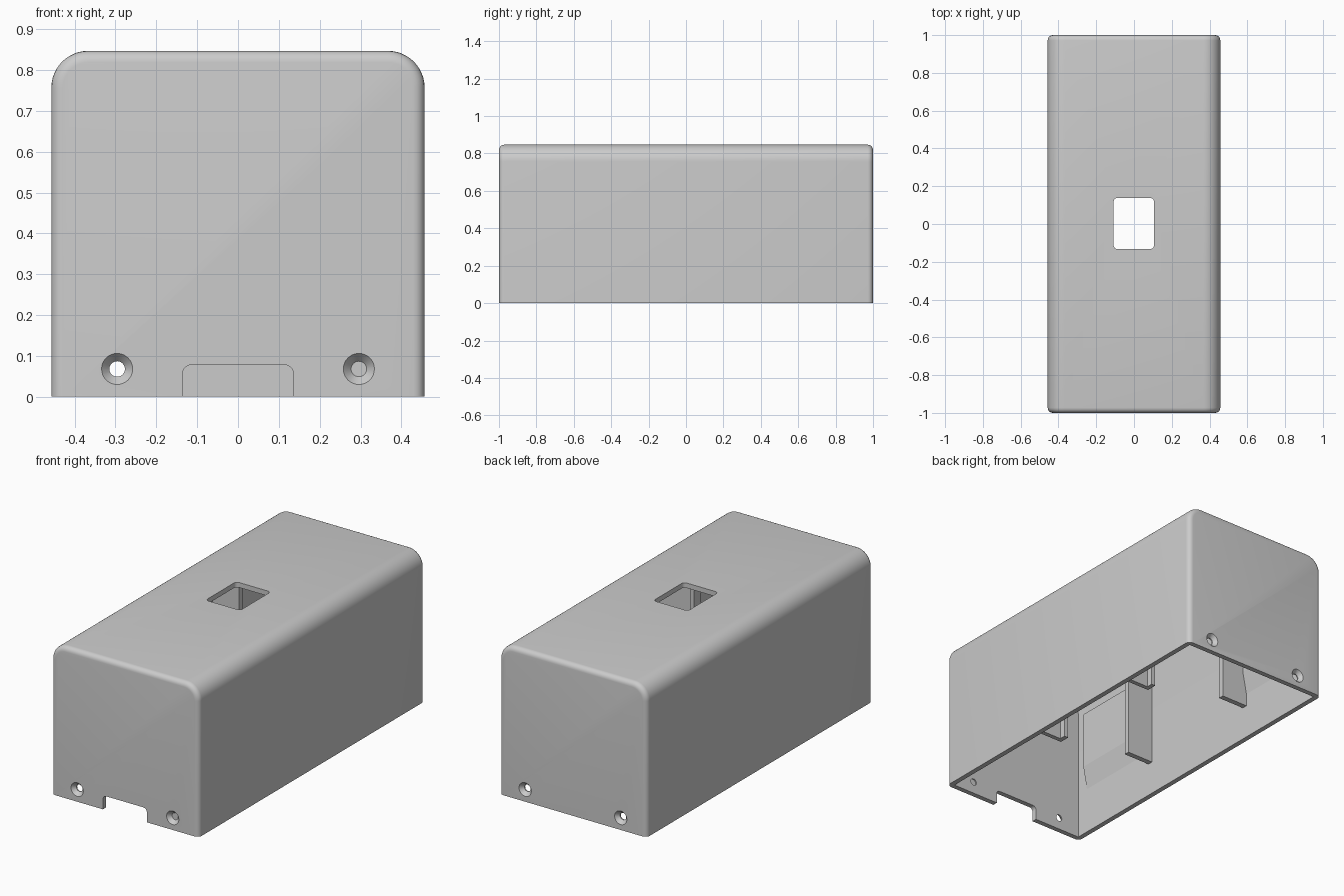
import bpy, bmesh, math
from mathutils import Matrix

cube = bpy.data.objects.get("Cube")
if cube:
    bpy.data.objects.remove(cube, do_unlink=True)

W, L, H, T = 0.457, 1.0, 0.847, 0.028   # half width, half length, height, wall

grey = bpy.data.materials.new("plain grey")
grey.use_nodes = True
grey.diffuse_color = (0.6, 0.6, 0.6, 1)
grey.node_tree.nodes["Principled BSDF"].inputs["Base Color"].default_value = (0.6, 0.6, 0.6, 1)


def make(name, bm):
    bmesh.ops.recalc_face_normals(bm, faces=bm.faces)
    mesh = bpy.data.meshes.new(name)
    bm.to_mesh(mesh)
    bm.free()
    mesh.materials.append(grey)
    ob = bpy.data.objects.new(name, mesh)
    bpy.context.collection.objects.link(ob)
    return ob


def box(bm, x0, x1, y0, y1, z0, z1):
    m = Matrix.Translation(((x0 + x1) / 2, (y0 + y1) / 2, (z0 + z1) / 2))
    m = m @ Matrix.Diagonal((x1 - x0, y1 - y0, z1 - z0, 1))
    bmesh.ops.create_cube(bm, size=1, matrix=m)


def bevel(bm, test, radius, segments):
    edges = [e for e in bm.edges if test(*[v.co for v in e.verts])]
    bmesh.ops.bevel(bm, geom=edges, offset=radius, segments=segments,
                    profile=0.5, affect="EDGES")


def hood(half_w, half_l, bottom, top, radius, end_radius):
    """Box with rounded long top edges and softened ends."""
    bm = bmesh.new()
    box(bm, -half_w, half_w, -half_l, half_l, bottom, top)
    bevel(bm, lambda a, b: min(a.z, b.z) > top - 0.01 and abs(a.y - b.y) > half_l, radius, 12)
    if end_radius:
        bevel(bm, lambda a, b: abs(a.y - b.y) < 0.001 and max(a.z, b.z) > bottom + 0.01,
              end_radius, 5)
    return bm


# Outer shell
shell = make("cover_shell", hood(W, L, 0, H, 0.09, 0.028))
cutters = [make("cavity_cutter", hood(W - T, L - T, -0.1, H - T, 0.09 - T, 0))]

# Rounded window through the top
bm = bmesh.new()
box(bm, -0.108, 0.106, -0.132, 0.138, H - 0.1, H + 0.1)
bevel(bm, lambda a, b: abs(a.z - b.z) > 0.1, 0.02, 5)
cutters.append(make("window_cutter", bm))

# Cable notch in the front
bm = bmesh.new()
box(bm, -0.136, 0.136, -L - 0.1, -L + 0.1, -0.1, 0.078)
bevel(bm, lambda a, b: min(a.z, b.z) > 0 and abs(a.y - b.y) > 0.1, 0.022, 5)
cutters.append(make("notch_cutter", bm))

# Countersunk screw holes at both ends
for end in (-1, 1):
    for x in (-0.296, 0.296):
        for r1, r2, depth, y in ((0.019, 0.019, 0.2, L), (0.019, 0.0385, 0.022, L - 0.0105)):
            bm = bmesh.new()
            m = Matrix.Translation((x, end * y, 0.068)) @ Matrix.Rotation(-end * math.pi / 2, 4, "X")
            bmesh.ops.create_cone(bm, cap_ends=True, segments=32, radius1=r1,
                                  radius2=r2, depth=depth, matrix=m)
            cutters.append(make("screw_cutter", bm))

bpy.context.view_layer.objects.active = shell
shell.select_set(True)
for c in cutters:
    mod = shell.modifiers.new("cut", "BOOLEAN")
    mod.operation, mod.solver, mod.object = "DIFFERENCE", "EXACT", c
    bpy.ops.object.modifier_apply(modifier=mod.name)
    bpy.data.objects.remove(c, do_unlink=True)
bpy.ops.object.shade_smooth_by_angle(angle=math.radians(30))

# Inner brackets, hanging from the ceiling against the side walls
inner, ceiling = W - T / 2, H - T / 2
for place, y in (("front", -0.38), ("back", 0.40)):
    bm = bmesh.new()
    box(bm, -inner, -0.265, y - 0.012, y + 0.018, 0.19, 0.78)
    make(place + "_right_bracket", bm)
for place, y in (("front", -0.39), ("back", 0.33)):
    bm = bmesh.new()
    box(bm, 0.18, inner, y, y + 0.025, 0.1, 0.78)
    box(bm, 0.18, 0.205, y, y + 0.06, 0.1, 0.78)
    make(place + "_left_bracket", bm)

# Shallow pads on the side walls with sloping lower edges
for side, sx in (("left", 1), ("right", -1)):
    for place, y0, y1 in (("front", -0.9, -0.392), ("back", 0.418, 0.9)):
        bm = bmesh.new()
        wall, face = sx * (W - T / 2), sx * (W - T - 0.025)
        outline = ((wall, 0.19), (face, 0.39), (face, 0.71), (wall, 0.74))
        f = bm.faces.new([bm.verts.new((x, y0, z)) for x, z in outline])
        out = bmesh.ops.extrude_face_region(bm, geom=[f])
        bmesh.ops.translate(bm, vec=(0, y1 - y0, 0),
                            verts=[v for v in out["geom"] if isinstance(v, bmesh.types.BMVert)])
        make(place + "_" + side + "_pad", bm)
